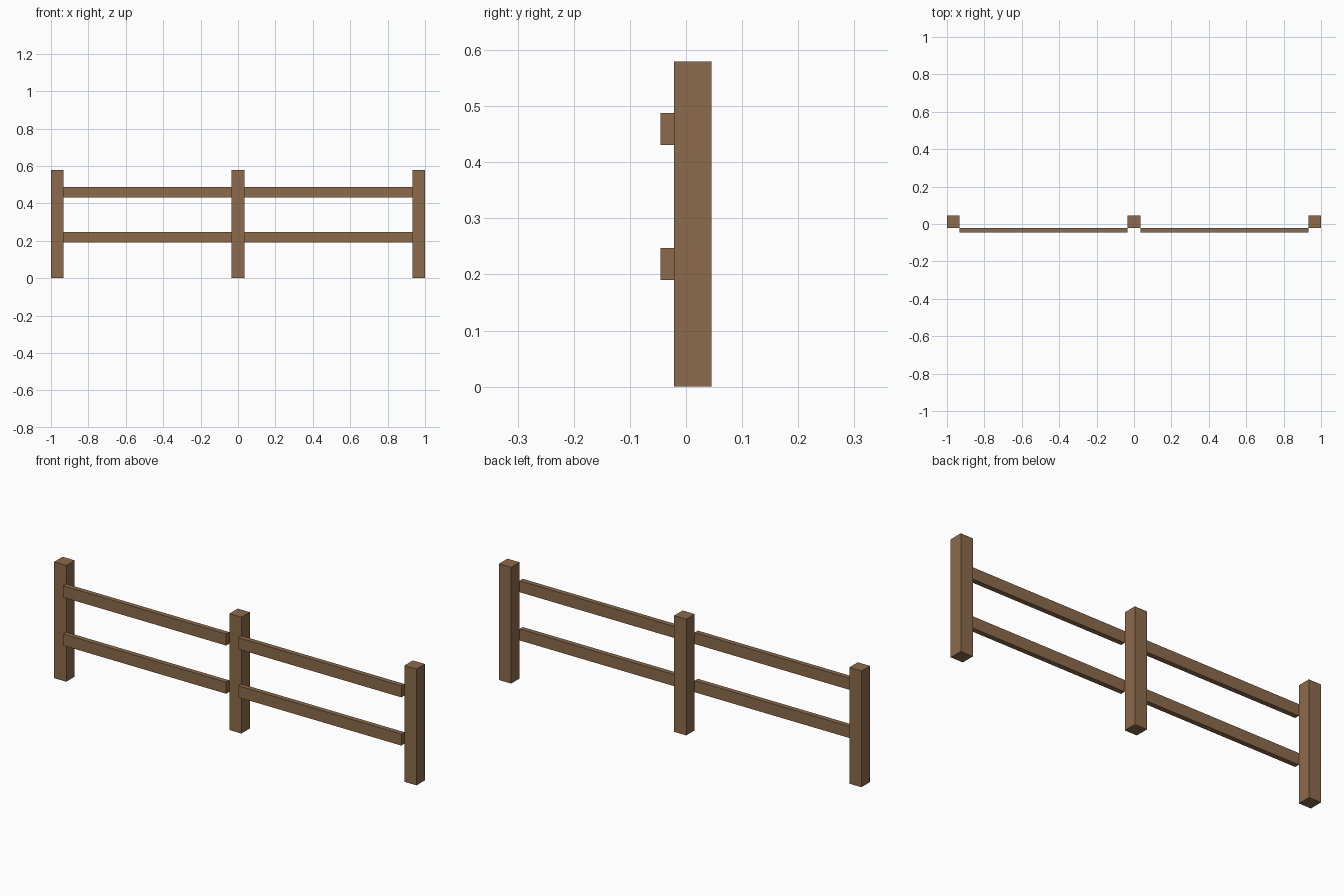
import bpy

if "Cube" in bpy.data.objects:
    bpy.data.objects.remove(bpy.data.objects["Cube"])

wood = bpy.data.materials.new("brown_wood")
wood.diffuse_color = (0.262, 0.147, 0.072, 1.0)
wood.use_nodes = True
wood.node_tree.nodes["Principled BSDF"].inputs["Base Color"].default_value = wood.diffuse_color


def box(name, lo, hi):
    """Axis-aligned box between two corners."""
    centre = [(a + b) / 2 for a, b in zip(lo, hi)]
    bpy.ops.mesh.primitive_cube_add(size=1, location=centre)
    obj = bpy.context.object
    obj.name = name
    obj.scale = [b - a for a, b in zip(lo, hi)]
    bpy.ops.object.transform_apply(location=False, rotation=False, scale=True)
    obj.data.materials.append(wood)


POST = 0.067          # post width
FRONT = -0.021        # front face of the posts
BACK = 0.0455
RAIL_FRONT = -0.0455

# Three square posts
for name, x in (("left", -1 + POST / 2), ("middle", 0), ("right", 1 - POST / 2)):
    box(name + "_post", (x - POST / 2, FRONT, 0), (x + POST / 2, BACK, 0.58))

# Two rails per bay, resting against the front plane of the posts
for side, x0, x1 in (("left", -1 + POST, -POST / 2), ("right", POST / 2, 1 - POST)):
    for level, z in (("lower", 0.19), ("upper", 0.4305)):
        box(f"{side}_{level}_rail", (x0, RAIL_FRONT, z), (x1, FRONT, z + 0.0575))
